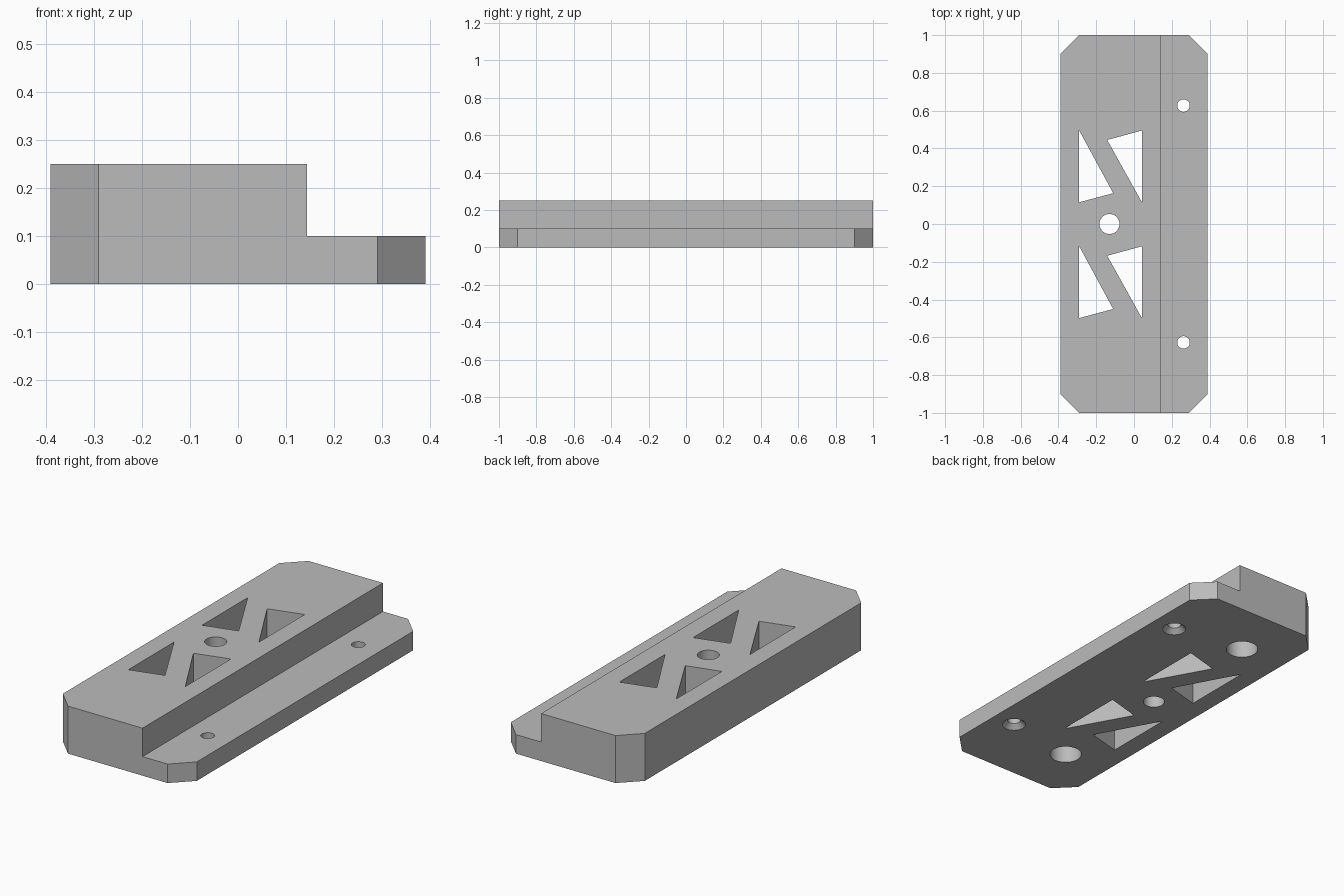
import bpy, bmesh
from math import cos, sin, pi, radians

cube = bpy.data.objects.get("Cube")
if cube:
    bpy.data.objects.remove(cube, do_unlink=True)

grey = bpy.data.materials.new("plain_grey")
grey.use_nodes = True
grey.diffuse_color = (0.5, 0.5, 0.5, 1)
grey.node_tree.nodes["Principled BSDF"].inputs["Base Color"].default_value = (0.5, 0.5, 0.5, 1)

HALF_W, HALF_L, HEIGHT = 0.39, 1.0, 0.25
CHAMFER, STEP_X, STEP_Z = 0.1, 0.144, 0.1


def loft(name, rings):
    """Solid through a stack of (outline, z) rings with equal point counts."""
    bm = bmesh.new()
    loops = [[bm.verts.new((x, y, z)) for x, y in pts] for pts, z in rings]
    for a, b in zip(loops, loops[1:]):
        for i in range(len(a)):
            j = (i + 1) % len(a)
            bm.faces.new((a[i], a[j], b[j], b[i]))
    bm.faces.new(loops[0])
    bm.faces.new(loops[-1])
    bmesh.ops.recalc_face_normals(bm, faces=bm.faces)
    mesh = bpy.data.meshes.new(name)
    bm.to_mesh(mesh)
    bm.free()
    mesh.materials.append(grey)
    obj = bpy.data.objects.new(name, mesh)
    bpy.context.collection.objects.link(obj)
    return obj


def circle(x, y, r, n=48):
    return [(x + r * cos(2 * pi * i / n), y + r * sin(2 * pi * i / n)) for i in range(n)]


def cut(target, cutter):
    """Subtract the cutter for good and remove it."""
    mod = target.modifiers.new(cutter.name, "BOOLEAN")
    mod.operation, mod.solver, mod.object = "DIFFERENCE", "EXACT", cutter
    bpy.context.view_layer.objects.active = target
    bpy.ops.object.modifier_apply(modifier=mod.name)
    bpy.data.objects.remove(cutter, do_unlink=True)


# Block with chamfered corners
w, l, c = HALF_W, HALF_L, CHAMFER
outline = [(w, l - c), (w - c, l), (c - w, l), (-w, l - c),
           (-w, c - l), (c - w, -l), (w - c, -l), (w, c - l)]
body = loft("stepped_mounting_block", [(outline, 0), (outline, HEIGHT)])

# Lowered flange along the left side
flange = [(STEP_X, -2), (1, -2), (1, 2), (STEP_X, 2)]
cut(body, loft("flange_cutter", [(flange, STEP_Z), (flange, 1)]))

# Two pairs of triangular windows
windows = [[(-0.29, 0.495), (-0.29, 0.115), (-0.11, 0.163)],
           [(0.042, 0.495), (0.042, 0.115), (-0.142, 0.445)]]
for shift in (0, -0.613):
    for tri in windows:
        pts = [(x, y + shift) for x, y in tri]
        cut(body, loft("window_cutter", [(pts, -0.1), (pts, 0.4)]))

# Centre through hole
ring = circle(-0.13, 0, 0.053)
cut(body, loft("centre_hole_cutter", [(ring, -0.1), (ring, 0.4)]))

for side in (-1, 1):
    # Screw holes in the flange, countersunk underneath
    y = side * 0.627
    wide, narrow = circle(0.262, y, 0.07), circle(0.262, y, 0.033)
    cut(body, loft("screw_hole_cutter", [(wide, -0.012), (narrow, 0.025), (narrow, 0.4)]))
    # Blind sockets in the underside
    socket = circle(-0.13, side * 0.69, 0.079)
    cut(body, loft("socket_cutter", [(socket, -0.1), (socket, 0.15)]))

bpy.ops.object.select_all(action="DESELECT")
body.select_set(True)
bpy.context.view_layer.objects.active = body
bpy.ops.object.shade_smooth_by_angle(angle=radians(25))
